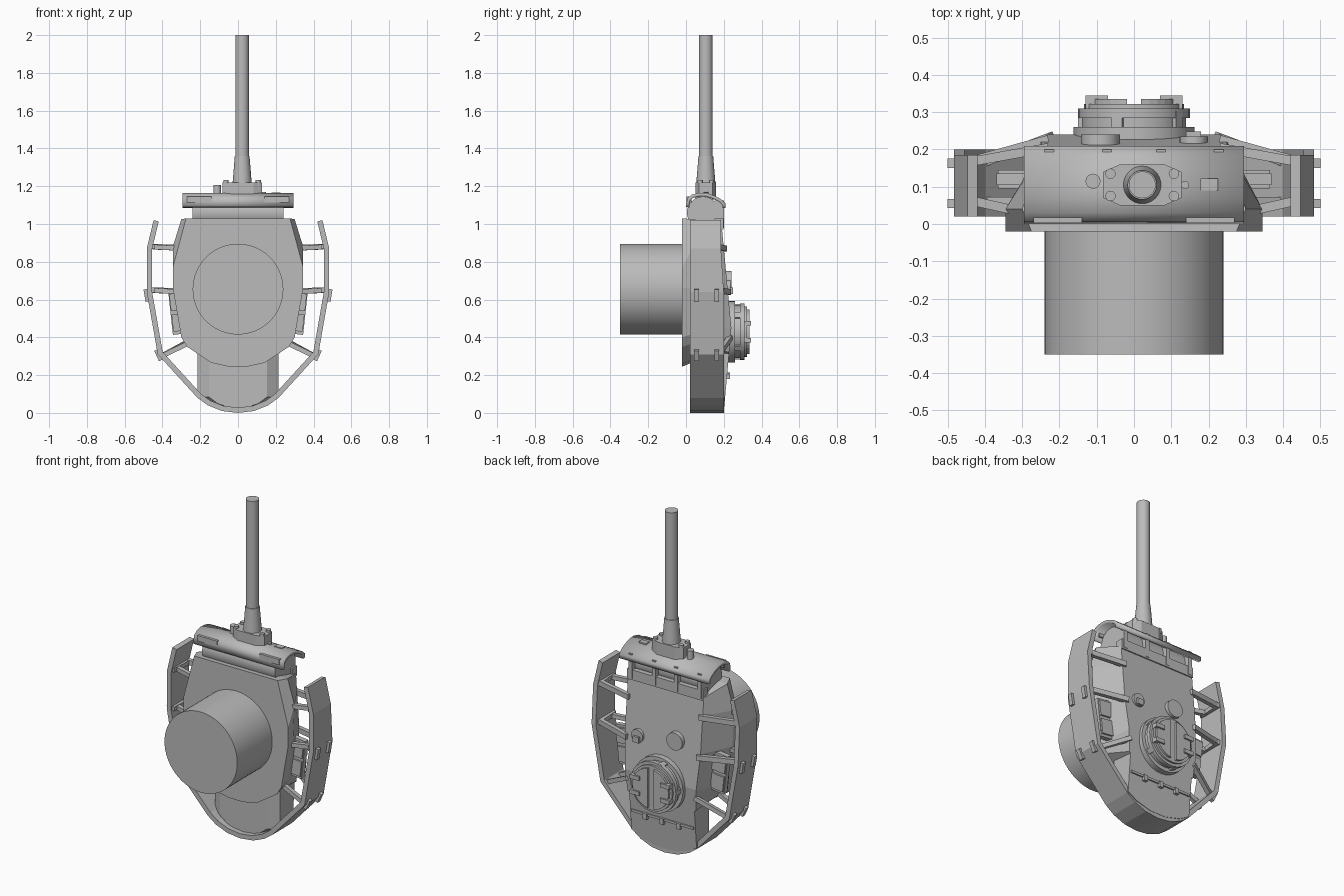
import bpy, bmesh, math
from mathutils import Vector, Matrix

cube = bpy.data.objects.get("Cube")
if cube:
    bpy.data.objects.remove(cube, do_unlink=True)

grey = bpy.data.materials.new("plain grey")
grey.use_nodes = True
grey.diffuse_color = (0.5, 0.5, 0.5, 1)
grey.node_tree.nodes["Principled BSDF"].inputs["Base Color"].default_value = (0.5, 0.5, 0.5, 1)


def finish(name, bm, mirror=False, smooth=False, solid=0):
    bmesh.ops.recalc_face_normals(bm, faces=bm.faces)
    mesh = bpy.data.meshes.new(name)
    bm.to_mesh(mesh)
    bm.free()
    mesh.materials.append(grey)
    ob = bpy.data.objects.new(name, mesh)
    bpy.context.collection.objects.link(ob)
    if solid:
        mod = ob.modifiers.new("thickness", "SOLIDIFY")
        mod.thickness, mod.offset, mod.use_even_offset = abs(solid), math.copysign(1, solid), True
    if mirror:
        ob.modifiers.new("mirror", "MIRROR")
    if smooth:
        bpy.ops.object.select_all(action="DESELECT")
        ob.select_set(True)
        bpy.context.view_layer.objects.active = ob
        bpy.ops.object.shade_smooth_by_angle(angle=math.radians(35))
    return ob


def add_beam(bm, p, q, w, d):
    """Box running from p to q with cross-section w (sideways) by d."""
    p, q = Vector(p), Vector(q)
    axis = q - p
    m = Matrix.Translation((p + q) / 2) @ axis.to_track_quat("Z", "Y").to_matrix().to_4x4()
    bmesh.ops.create_cube(bm, size=1, matrix=m @ Matrix.Diagonal((w, d, axis.length, 1)))


def add_box(bm, xs, ys, zs):
    lo, hi = Vector((xs[0], ys[0], zs[0])), Vector((xs[1], ys[1], zs[1]))
    m = Matrix.Translation((lo + hi) / 2) @ Matrix.Diagonal((*(hi - lo), 1))
    bmesh.ops.create_cube(bm, size=1, matrix=m)


def boxes(name, items, mirror=False):
    bm = bmesh.new()
    for it in items:
        add_box(bm, *it)
    return finish(name, bm, mirror)


def tube(name, p, q, r1, r2=None, sides=40, mirror=False):
    bm = bmesh.new()
    p, q = Vector(p), Vector(q)
    axis = q - p
    m = Matrix.Translation((p + q) / 2) @ axis.to_track_quat("Z", "Y").to_matrix().to_4x4()
    bmesh.ops.create_cone(bm, cap_ends=True, segments=sides, radius1=r1,
                          radius2=r1 if r2 is None else r2, depth=axis.length, matrix=m)
    return finish(name, bm, mirror, smooth=True)


def loft(name, sections):
    """Skin mirrored half outlines; the end caps are built in level rows."""
    bm = bmesh.new()
    rings = []
    for half in sections:
        full = list(half) + [(-x, y, z) for x, y, z in reversed(half)]
        rings.append([bm.verts.new(c) for c in full])
    n = len(rings[0])
    for a, b in zip(rings, rings[1:]):
        for i in range(n):
            j = (i + 1) % n
            bm.faces.new((a[i], a[j], b[j], b[i]))
    for r in (rings[0], rings[-1]):
        for i in range(n // 2 - 1):
            bm.faces.new((r[i], r[i + 1], r[n - 2 - i], r[n - 1 - i]))
    return finish(name, bm)


def roof(z):
    return 0.19 + (0.98 - z) * 0.094 if z > 0.45 else 0.24 - (0.45 - z) * 0.09


# Armoured body, tapering from the ring plate to the roof
base = [(0.275, 1.03), (0.345, 0.77), (0.345, 0.66), (0.30, 0.40), (0.27, 0.35), (0.14, 0.265), (0.05, 0.245)]
mid = [(0.30, 1.025), (0.345, 0.88), (0.335, 0.66), (0.30, 0.42), (0.27, 0.37), (0.14, 0.285), (0.05, 0.27)]
top = [(0.25, 0.985), (0.25, 0.88), (0.25, 0.66), (0.235, 0.45), (0.225, 0.32), (0.14, 0.26), (0.05, 0.25)]
loft("body", [[(x, -0.02, z) for x, z in base], [(x, 0.04, z) for x, z in mid],
              [(x, roof(z), z) for x, z in top]])

# Rear bustle with a rounded end
bustle = [(0.215, 0.36), (0.215, 0.085), (0.15, 0.05), (0.05, 0.025)]
loft("bustle", [[(x * 0.72, 0.05, z) for x, z in bustle], [(x, 0.09, z) for x, z in bustle],
                [(x, roof(z), z) for x, z in bustle]])

# Turret ring
tube("turret_ring", (0, -0.35, 0.655), (0, -0.02, 0.655), 0.24, sides=64)

# Skirt armour band that wraps the sides and the end
path = [(0.447, 1.02), (0.483, 0.87), (0.483, 0.64), (0.425, 0.31), (0.215, 0.08),
        (0.16, 0.04), (0.085, 0.01), (0, 0)]
bm = bmesh.new()
full = path + [(-x, z) for x, z in reversed(path[:-1])]
rows = [(bm.verts.new((x, 0.02, z)), bm.verts.new((x, 0.2 if z < 0.66 else 0.185, z))) for x, z in full]
for a, b in zip(rows, rows[1:]):
    bm.faces.new((a[0], a[1], b[1], b[0]))
finish("skirt_band", bm, solid=-0.028)

# Clamps on the skirt joints
bm = bmesh.new()
for y in (0.055, 0.163):
    add_beam(bm, (0.488, y, 0.655), (0.477, y, 0.59), 0.025, 0.025)
    add_beam(bm, (0.43, y, 0.335), (0.405, y, 0.28), 0.025, 0.03)
finish("skirt_clamps", bm, mirror=True)

# Struts holding the skirts
bm = bmesh.new()
for z in (0.88, 0.65):
    add_beam(bm, (0.23, roof(z) + 0.005, z - 0.01), (0.45, 0.165, z), 0.025, 0.03)
    add_beam(bm, (0.29, 0.03, z - 0.01), (0.47, 0.07, z), 0.025, 0.025)
    add_beam(bm, (0.455, 0.03, z), (0.445, 0.18, z), 0.03, 0.025)
add_beam(bm, (0.22, 0.235, 0.40), (0.405, 0.165, 0.30), 0.025, 0.025)
add_beam(bm, (0.26, 0.06, 0.37), (0.405, 0.06, 0.30), 0.025, 0.025)
finish("skirt_struts", bm, mirror=True)

# Stowage boxes on the body sides
bm = bmesh.new()
add_beam(bm, (0.305, 0.12, 0.65), (0.28, 0.12, 0.42), 0.03, 0.13)
for z, x in ((0.59, 0.315), (0.48, 0.302)):
    add_beam(bm, (x, 0.12, z + 0.045), (x - 0.01, 0.12, z - 0.045), 0.05, 0.1)
    add_beam(bm, (x + 0.025, 0.12, z + 0.02), (x + 0.02, 0.12, z - 0.02), 0.02, 0.045)
finish("side_boxes", bm, mirror=True)

# Gun mantlet: roller, curved cover and supports
tube("mantlet_roller", (-0.24, 0.09, 1.06), (0.24, 0.09, 1.06), 0.085)
boxes("mantlet_block", [((-0.24, 0.24), (0.03, 0.16), (1.0, 1.12))])
bm = bmesh.new()
profile = [(0.0, 1.09), (0.006, 1.135), (0.03, 1.155), (0.07, 1.165), (0.11, 1.163),
           (0.15, 1.15), (0.185, 1.132), (0.21, 1.11), (0.21, 1.085)]
rows = [(bm.verts.new((-0.295, y, z)), bm.verts.new((0.295, y, z))) for y, z in profile]
for a, b in zip(rows, rows[1:]):
    bm.faces.new((a[0], a[1], b[1], b[0]))
finish("mantlet_cover", bm, smooth=True, solid=-0.018)
boxes("cover_supports", [((x, x + 0.025), (0.15, 0.2), (0.98, 1.125)) for x in (0.06, 0.215)]
      + [((0.14, 0.27), (0.003, 0.03), (1.11, 1.145))], mirror=True)
boxes("cover_rear_sill", [((-0.25, 0.25), (0.15, 0.198), (0.97, 1.03))])

# Gun collar, bolts and barrel
gx, gy = 0.022, 0.105
bm = bmesh.new()
outline = [(0.105, 0.035), (0.06, 0.055), (-0.06, 0.055), (-0.105, 0.035),
           (-0.105, -0.035), (-0.06, -0.055), (0.06, -0.055), (0.105, -0.035)]
face = bm.faces.new([bm.verts.new((gx + x, gy + y, 1.13)) for x, y in outline])
ext = bmesh.ops.extrude_face_region(bm, geom=[face])
bmesh.ops.translate(bm, vec=(0, 0, 0.09), verts=[v for v in ext["geom"] if isinstance(v, bmesh.types.BMVert)])
finish("gun_collar", bm)
for dx in (-0.085, 0.085):
    for dy in (-0.03, 0.03):
        tube("collar_bolt", (gx + dx, gy + dy, 1.2), (gx + dx, gy + dy, 1.232), 0.014, sides=12)
tube("barrel_sleeve", (gx, gy, 1.2), (gx, gy, 1.36), 0.052, 0.039)
tube("barrel", (gx, gy, 1.35), (gx, gy, 2.0), 0.036)
tube("cover_pin", (-0.11, 0.115, 1.14), (-0.11, 0.115, 1.207), 0.02, sides=20)
tube("cover_rivet", (0.137, gy, 1.15), (0.137, gy, 1.17), 0.011, sides=12)
boxes("sight_port", [((0.178, 0.226), (0.09, 0.122), (1.15, 1.168))])

# Commander's cupola with a split hatch
cz = 0.43
for name, y0, y1, r in (("cupola_base", 0.21, 0.26, 0.162), ("cupola_drum", 0.25, 0.3, 0.14),
                        ("cupola_rim", 0.285, 0.31, 0.15), ("cupola_neck", 0.3, 0.322, 0.134)):
    tube(name, (0, y0, cz), (0, y1, cz), r, sides=32)
bm = bmesh.new()
arc = [math.radians(a) for a in range(-84, 85, 12)]
lid = bm.faces.new([bm.verts.new((0.007 + 0.112 * math.cos(a), 0.315, cz + 0.118 * math.sin(a))) for a in arc])
ext = bmesh.ops.extrude_face_region(bm, geom=[lid])
bmesh.ops.translate(bm, vec=(0, 0.02, 0), verts=[v for v in ext["geom"] if isinstance(v, bmesh.types.BMVert)])
finish("hatch_lids", bm, mirror=True)
boxes("hatch_hinges", [((0.07, 0.13), (0.3, 0.345), (cz + s - 0.012, cz + s + 0.012)) for s in (-0.045, 0.045)],
      mirror=True)
bm = bmesh.new()
for k in range(5):
    a = math.tau * (k + 0.5) / 5
    d = Vector((math.cos(a), 0, math.sin(a)))
    c = Vector((0, 0.278, cz))
    add_beam(bm, c + d * 0.11, c + d * 0.15, 0.05, 0.03)
finish("vision_blocks", bm)

# Roof fittings: vent disc, periscope, rear rail with lugs
tube("roof_vent", (-0.09, 0.19, 0.7), (-0.09, 0.24, 0.7), 0.052, sides=24)
tube("periscope_base", (0.16, 0.19, 0.665), (0.16, 0.235, 0.665), 0.038, sides=20)
boxes("periscope_head", [((0.14, 0.18), (0.2, 0.248), (0.63, 0.665))])
boxes("rear_rail", [((-0.205, 0.205), (0.2, 0.226), (0.2, 0.214))]
      + [((x - 0.013, x + 0.013), (0.2, 0.233), (0.18, 0.215)) for x in (-0.11, 0, 0.11)])
